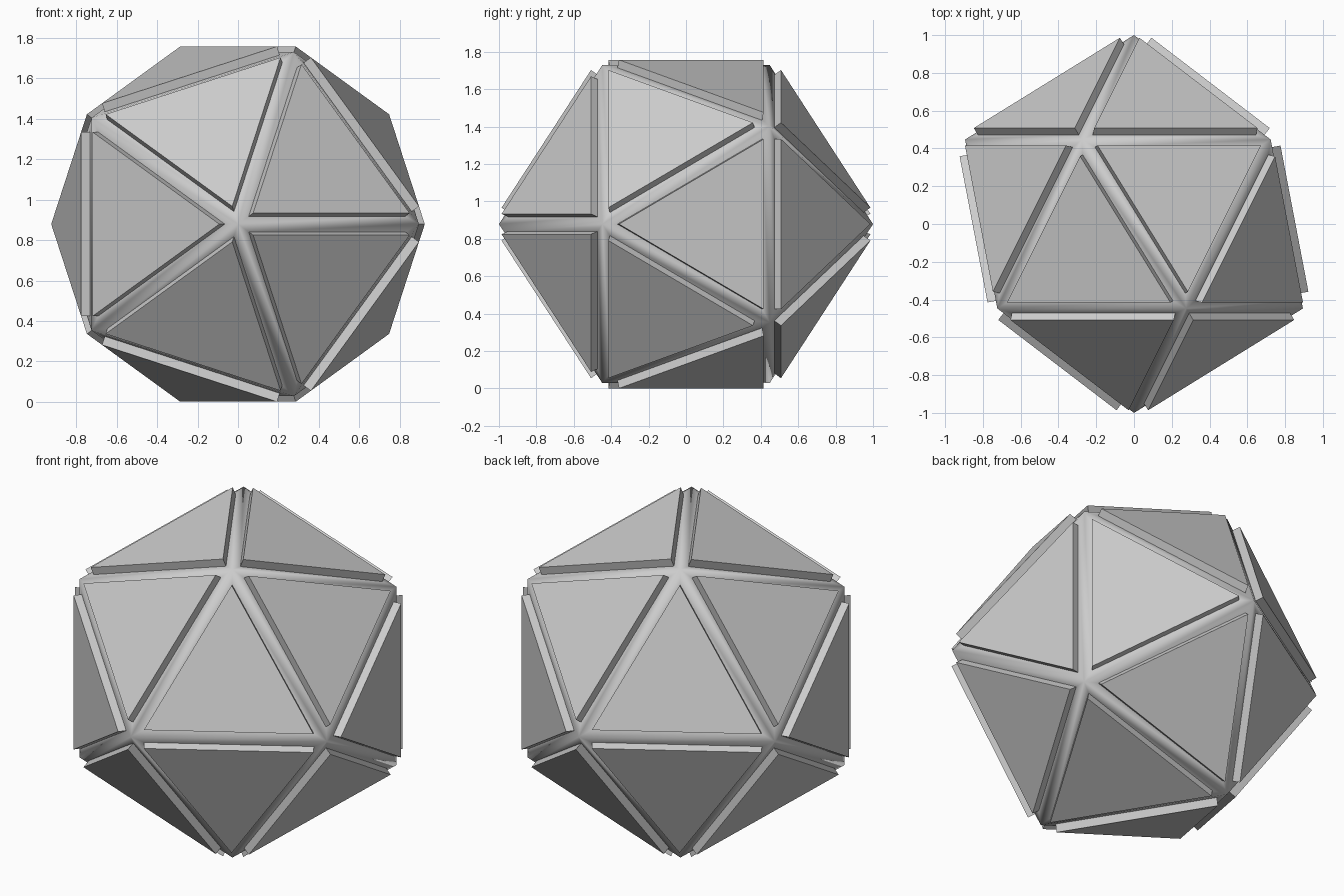
import bpy, bmesh
from math import sin, cos, pi, sqrt
from mathutils import Vector

if "Cube" in bpy.data.objects:
    bpy.data.objects.remove(bpy.data.objects["Cube"])

R = 1.0          # radius of the core, poles on the y axis
INSET = 0.041    # channel half width
RAISE = 0.045    # panel height
CENTRE_Z = 0.879

bm = bmesh.new()

# Icosahedron core: two poles and two staggered rings of five
ring_r, ring_y = 2 * R / sqrt(5), R / sqrt(5)
for side, turn in ((-1, 0), (1, pi / 5)):
    bm.verts.new((0, side * R, 0))
    for i in range(5):
        a = turn + i * 2 * pi / 5
        bm.verts.new((ring_r * cos(a), side * ring_y, ring_r * sin(a)))
bmesh.ops.convex_hull(bm, input=bm.verts[:])
bmesh.ops.recalc_face_normals(bm, faces=bm.faces[:])

# Raised triangular panels with channels between them
panels = bm.faces[:]
bmesh.ops.inset_individual(bm, faces=panels, thickness=INSET, use_even_offset=True)
raised = bmesh.ops.extrude_discrete_faces(bm, faces=panels)["faces"]
for f in raised:
    f.normal_update()
    n = f.normal.copy()
    if n.dot(f.calc_center_median()) < 0:
        n.negate()
    for v in f.verts:
        v.co += n * RAISE
bmesh.ops.recalc_face_normals(bm, faces=bm.faces[:])
bmesh.ops.translate(bm, verts=bm.verts[:], vec=Vector((0, 0, CENTRE_Z)))

mesh = bpy.data.meshes.new("panelled_icosahedron")
bm.to_mesh(mesh)
bm.free()
obj = bpy.data.objects.new("panelled_icosahedron", mesh)
bpy.context.collection.objects.link(obj)

# Smooth channel ridges, crisp panel edges
bpy.context.view_layer.objects.active = obj
obj.select_set(True)
bpy.ops.object.shade_smooth_by_angle(angle=pi / 4)
